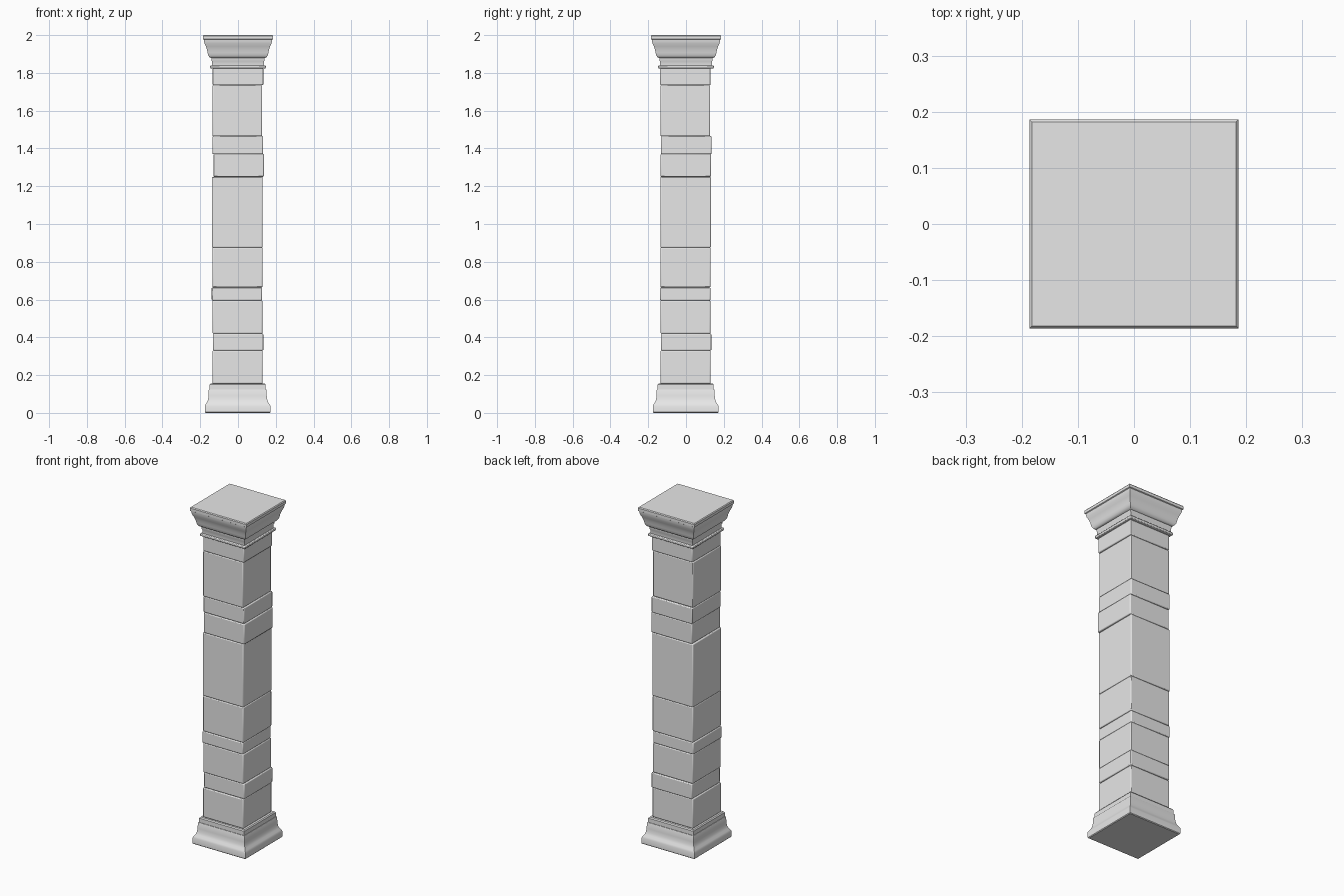
import bpy, bmesh
from math import radians

cube = bpy.data.objects.get("Cube")
if cube:
    bpy.data.objects.remove(cube, do_unlink=True)

stone = bpy.data.materials.new("grey_stone")
stone.use_nodes = True
stone.diffuse_color = (0.8, 0.8, 0.8, 1)
stone.node_tree.nodes["Principled BSDF"].inputs["Base Color"].default_value = (0.8, 0.8, 0.8, 1)


def square_loft(name, profile, cx=0, cy=0, bevel=0):
    """Sweep a (half width, height) profile around a square plan."""
    bm = bmesh.new()
    rings = [[bm.verts.new((cx + sx * h, cy + sy * h, z))
              for sx, sy in ((-1, -1), (1, -1), (1, 1), (-1, 1))]
             for h, z in profile]
    bm.faces.new(rings[0][::-1])
    bm.faces.new(rings[-1])
    for low, high in zip(rings, rings[1:]):
        for i in range(4):
            j = (i + 1) % 4
            bm.faces.new((low[i], low[j], high[j], high[i]))
    mesh = bpy.data.meshes.new(name)
    bm.to_mesh(mesh)
    bm.free()
    mesh.materials.append(stone)
    ob = bpy.data.objects.new(name, mesh)
    bpy.context.collection.objects.link(ob)
    if bevel:
        mod = ob.modifiers.new("worn_edges", 'BEVEL')
        mod.width = bevel
        mod.segments = 2
        mod.limit_method = 'ANGLE'
        mod.angle_limit = radians(50)
    bpy.ops.object.select_all(action='DESELECT')
    ob.select_set(True)
    bpy.context.view_layer.objects.active = ob
    bpy.ops.object.shade_smooth_by_angle(angle=radians(35))
    return ob


# Moulded base: flared foot and a stepped fillet
square_loft("base_moulding", [(0.17, 0), (0.174, 0.004), (0.174, 0.036), (0.169, 0.046),
                              (0.162, 0.056), (0.157, 0.07), (0.154, 0.09), (0.153, 0.122),
                              (0.151, 0.125)], -0.002, -0.002)
square_loft("base_fillet", [(0.148, 0.122), (0.148, 0.15), (0.143, 0.156)], -0.002, -0.002)

# Shaft of slightly shifted stone blocks: top height, half width, x and y shift
blocks = [(0.33, 0.133, -0.003, -0.003), (0.42, 0.133, 0.001, 0.001),
          (0.595, 0.132, -0.003, -0.003), (0.665, 0.133, -0.006, -0.004),
          (0.875, 0.133, -0.003, -0.003), (1.25, 0.134, -0.004, -0.002),
          (1.37, 0.134, 0.003, -0.002), (1.465, 0.134, -0.001, 0.001),
          (1.735, 0.132, -0.004, -0.004), (1.825, 0.134, 0, -0.003)]
bottom = 0.155
for n, (top, half, dx, dy) in enumerate(blocks, 1):
    square_loft(f"shaft_block_{n}", [(half, bottom), (half, top)], dx, dy, 0.005)
    bottom = top

# Neck below the capital
square_loft("neck_band", [(0.147, 0), (0.147, 0.016)], 0, 0, 0.004).location.z = 1.824
square_loft("neck", [(0.138, 1.838), (0.138, 1.862), (0.141, 1.868), (0.141, 1.885)])

# Flared capital with a thin slab edge
square_loft("capital", [(0.142, 1.878), (0.152, 1.884), (0.158, 1.893), (0.161, 1.906),
                        (0.164, 1.922), (0.17, 1.94), (0.177, 1.955), (0.18, 1.967),
                        (0.181, 1.976), (0.186, 1.979), (0.186, 1.995), (0.182, 2)])
